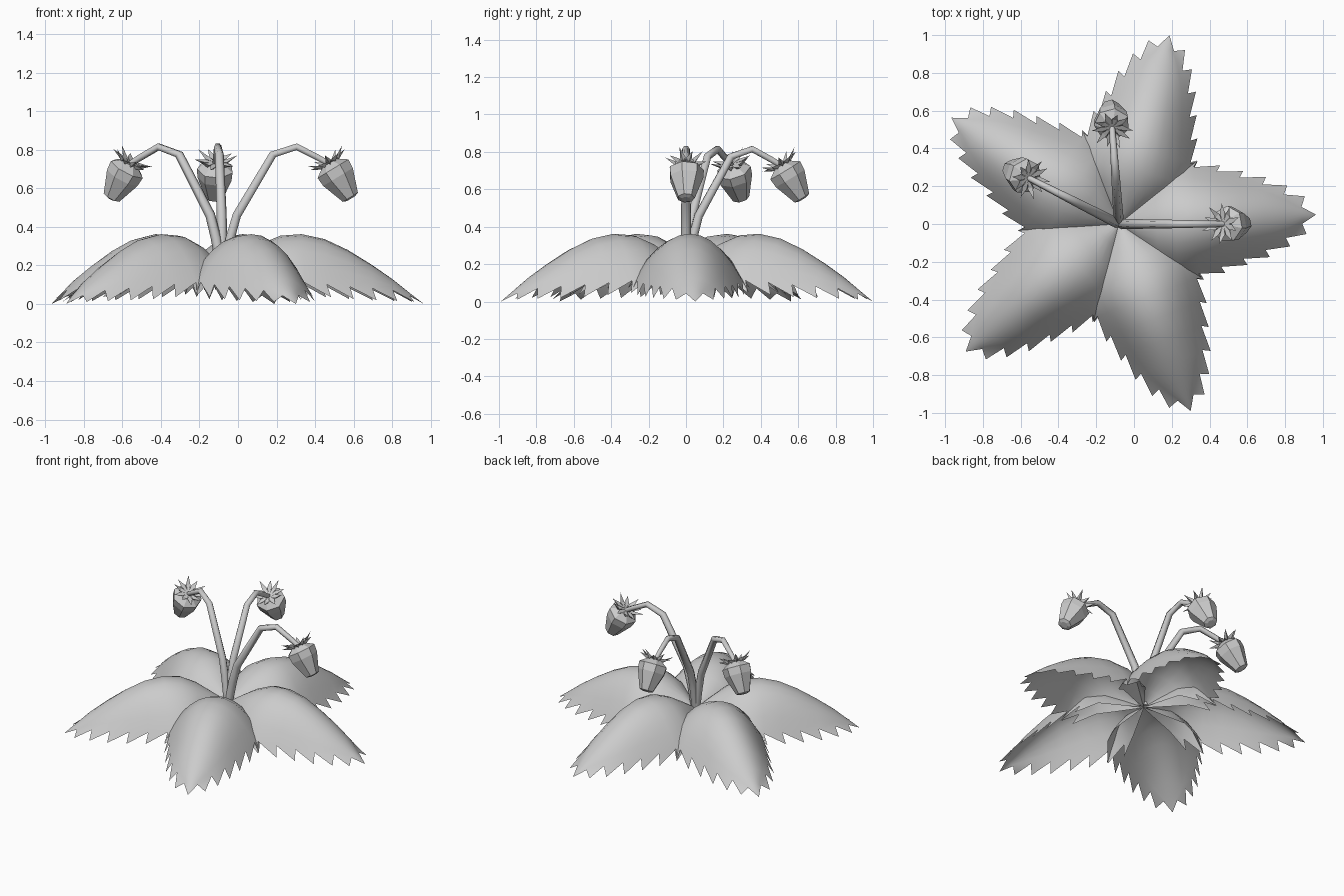
import bpy, bmesh
from math import sin, cos, pi, radians
from mathutils import Vector, Matrix

if "Cube" in bpy.data.objects:
    bpy.data.objects.remove(bpy.data.objects["Cube"])

CENTRE = Vector((-0.08, 0, 0))


def finish(name, bm, angle, smooth_deg):
    """Turn the bmesh into an object rotated about the plant centre."""
    bmesh.ops.recalc_face_normals(bm, faces=bm.faces)
    bm.transform(Matrix.Translation(CENTRE) @ Matrix.Rotation(radians(angle), 4, 'Z'))
    me = bpy.data.meshes.new(name)
    bm.to_mesh(me)
    bm.free()
    ob = bpy.data.objects.new(name, me)
    bpy.context.collection.objects.link(ob)
    if smooth_deg:
        bpy.ops.object.select_all(action='DESELECT')
        ob.select_set(True)
        bpy.context.view_layer.objects.active = ob
        bpy.ops.object.shade_smooth_by_angle(angle=radians(smooth_deg))
    return ob


def loft(bm, path, radii, sides):
    """Closed tube along points of the XZ plane."""
    path = [Vector((x, 0, z)) for x, z in path]
    side, rings = Vector((0, 1, 0)), []
    for i, (p, r) in enumerate(zip(path, radii)):
        t = (path[min(i + 1, len(path) - 1)] - path[max(i - 1, 0)]).normalized()
        up = side.cross(t)
        rings.append([bm.verts.new(p + r * (cos(a) * side + sin(a) * up))
                      for a in [2 * pi * k / sides for k in range(sides)]])
    for a, b in zip(rings, rings[1:]):
        for k in range(sides):
            m = (k + 1) % sides
            bm.faces.new((a[k], a[m], b[m], b[k]))
    bm.faces.new(rings[0])
    bm.faces.new(rings[-1])


# Leaf rows: distance along, half width, midrib height, drop at the edge
ROWS = [(0.00, 0.004, 0.18, 0.00), (0.10, 0.12, 0.25, 0.085),
        (0.20, 0.235, 0.312, 0.16), (0.30, 0.29, 0.354, 0.22), (0.41, 0.282, 0.362, 0.25),
        (0.53, 0.252, 0.336, 0.235), (0.65, 0.215, 0.28, 0.19), (0.77, 0.174, 0.206, 0.125),
        (0.88, 0.115, 0.13, 0.06), (0.97, 0.045, 0.058, 0.015)]
COLS = 10


def leaf(name, angle, length):
    bm = bmesh.new()
    grid = []
    for u, w, z, drop in ROWS:
        row = []
        for c in range(COLS + 1):
            s = 2 * c / COLS - 1
            row.append(bm.verts.new((u * length, w * s, z - drop * abs(s) ** 2.1)))
        grid.append(row)
    for a, b in zip(grid, grid[1:]):
        for c in range(COLS):
            bm.faces.new((a[c], a[c + 1], b[c + 1], b[c]))
    # saw teeth along both edges, leaning towards the tip
    for i in range(2, len(grid) - 1):
        for c, inner in ((0, 1), (COLS, COLS - 1)):
            a, b = grid[i][c], grid[i + 1][c]
            out = (b.co - grid[i + 1][inner].co).normalized()
            tip = b.co + 0.065 * out + Vector((0.02, 0, -0.01))
            tip.z = max(tip.z, 0.01)
            bm.faces.new((a, b, bm.verts.new(tip)))
    # end point
    tip = bm.verts.new((1.045 * length, 0, 0))
    for c in range(COLS):
        bm.faces.new((grid[-1][c], grid[-1][c + 1], tip))
    finish(name, bm, angle, 60)


LEAVES = [(2.7, 1.0), (75, 0.99), (147.6, 1.005), (219.8, 1.01), (291, 1.015)]
for k, (angle, length) in enumerate(LEAVES):
    leaf(f"leaf_{k + 1}", angle, length)

STEM = [(0.01, 0.19), (0.04, 0.34), (0.075, 0.46), (0.265, 0.775), (0.39, 0.815), (0.50, 0.76), (0.565, 0.725)]
AXIS = Vector((0.52, 0, -0.854))

for k, (angle, reach) in enumerate(((0, 0.985), (94, 0.91), (153, 0.955))):
    top = Vector((0.563 * reach, 0, 0.731))
    # arching stem
    bm = bmesh.new()
    loft(bm, [(x * reach, z) for x, z in STEM], (0.026, 0.027, 0.026, 0.023, 0.02, 0.018, 0.016), 6)
    finish(f"stem_{k + 1}", bm, angle, 65)

    # faceted hanging berry
    bm = bmesh.new()
    prof = [(0.0, 0.045), (0.035, 0.096), (0.085, 0.092), (0.208, 0.047), (0.216, 0.025)]
    pts = [top + AXIS * t for t, _ in prof]
    loft(bm, [(p.x, p.z) for p in pts], [r for _, r in prof], 7)
    finish(f"berry_{k + 1}", bm, angle, 0)

    # spiky leafy cap
    bm = bmesh.new()
    side = Vector((0, 1, 0))
    up = side.cross(AXIS)
    for j in range(10):
        a = 2 * pi * j / 10
        rad = cos(a) * side + sin(a) * up
        tan = -sin(a) * side + cos(a) * up
        lift = 0.045 if j % 2 else 0.02
        root = bm.verts.new(top - AXIS * 0.004)
        left = bm.verts.new(top + rad * 0.055 + tan * 0.016 - AXIS * 0.012)
        right = bm.verts.new(top + rad * 0.055 - tan * 0.016 - AXIS * 0.012)
        keel = bm.verts.new(top + rad * 0.055 + AXIS * 0.008)
        end = bm.verts.new(top + rad * 0.11 - AXIS * lift)
        for f in ((root, left, right), (left, end, right), (root, keel, left),
                  (root, right, keel), (keel, end, left), (keel, right, end)):
            bm.faces.new(f)
    finish(f"berry_cap_{k + 1}", bm, angle, 0)
